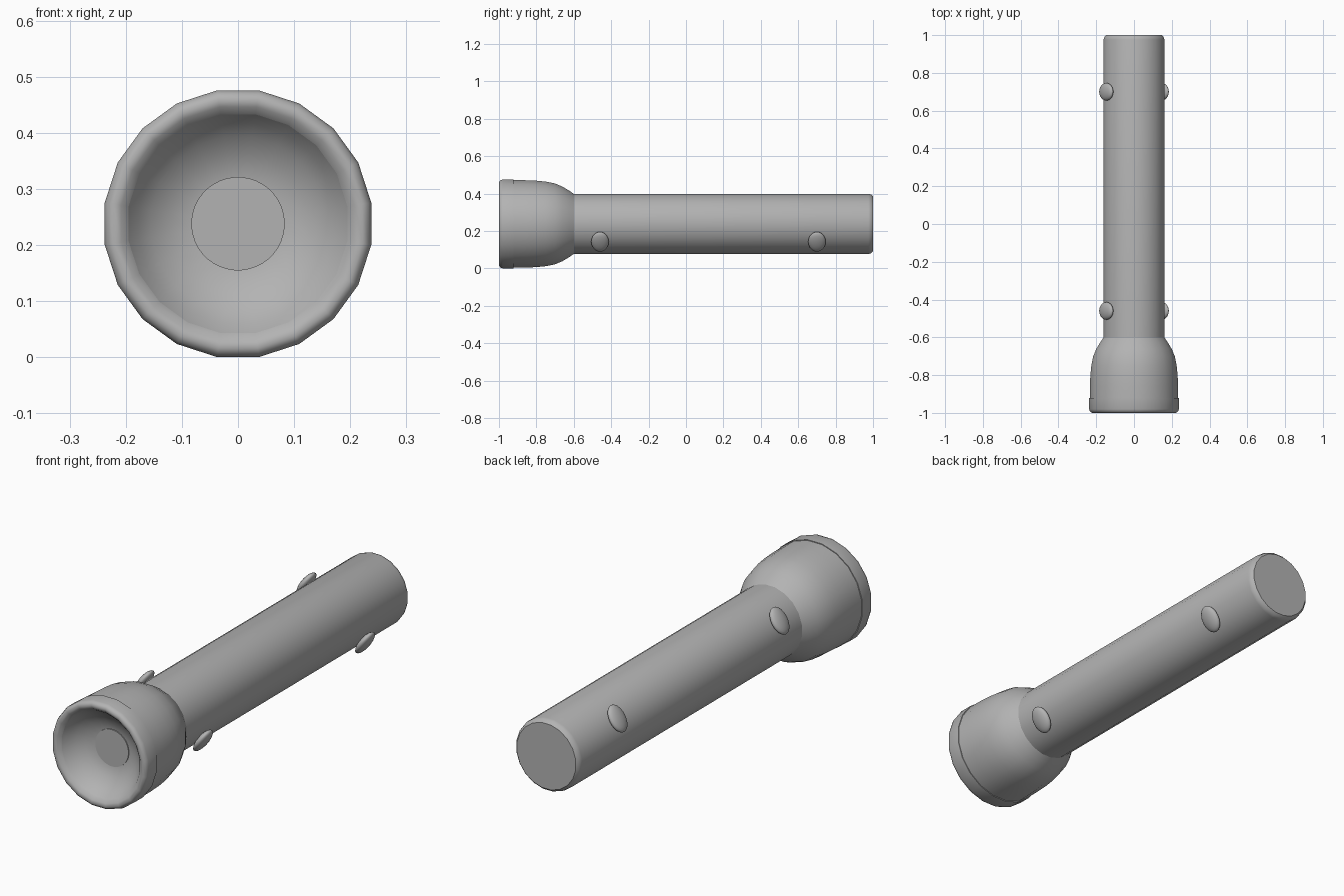
import bpy, bmesh, math
from mathutils import Matrix, Vector

if "Cube" in bpy.data.objects:
    bpy.data.objects.remove(bpy.data.objects["Cube"])

AXIS_Z = 0.238
SIDES = 20

grey = bpy.data.materials.new("metal grey")
grey.diffuse_color = (0.45, 0.45, 0.45, 1)
grey.use_nodes = True
grey.node_tree.nodes["Principled BSDF"].inputs["Base Color"].default_value = grey.diffuse_color


def finish(bm, name, angle=35):
    bmesh.ops.recalc_face_normals(bm, faces=bm.faces)
    mesh = bpy.data.meshes.new(name)
    bm.to_mesh(mesh)
    bm.free()
    mesh.materials.append(grey)
    ob = bpy.data.objects.new(name, mesh)
    bpy.context.collection.objects.link(ob)
    bpy.ops.object.select_all(action='DESELECT')
    ob.select_set(True)
    bpy.context.view_layer.objects.active = ob
    bpy.ops.object.shade_smooth_by_angle(angle=math.radians(angle))
    return ob


def lathe(name, profile, sides=SIDES, cap_start=False, cap_end=False, angle=35):
    """Sweep (radius, y) points round the long axis, flats facing up and sideways."""
    bm = bmesh.new()
    grow = 1 / math.cos(math.pi / sides)
    rings = []
    for r, y in profile:
        ring = []
        for i in range(sides):
            a = 2 * math.pi * (i + 0.5) / sides
            ring.append(bm.verts.new((r * grow * math.cos(a), y,
                                      AXIS_Z + r * grow * math.sin(a))))
        rings.append(ring)
    for a, b in zip(rings, rings[1:]):
        for i in range(sides):
            j = (i + 1) % sides
            bm.faces.new((a[i], a[j], b[j], b[i]))
    if cap_start:
        bm.faces.new(rings[0])
    if cap_end:
        bm.faces.new(rings[-1])
    return finish(bm, name, angle)


# Handle tube with a chamfered tail
lathe("handle_tube", [(0.161, -0.62), (0.161, 0.975), (0.157, 0.99), (0.147, 1.0)],
      cap_end=True)

# Flared head
lathe("head", [(0.161, -0.60), (0.178, -0.625), (0.199, -0.66), (0.216, -0.70),
               (0.226, -0.75), (0.231, -0.80), (0.2335, -0.86), (0.234, -0.925)])

# Rounded rim collar
lathe("rim_collar", [(0.232, -0.922), (0.2375, -0.922), (0.2375, -0.98), (0.233, -0.993),
                     (0.222, -1.0), (0.208, -0.996), (0.195, -0.982)], angle=50)

# Concave reflector
lathe("reflector", [(0.195, -0.982), (0.178, -0.957), (0.155, -0.935), (0.125, -0.915),
                    (0.084, -0.899)], cap_end=True)

# Bulb disc at the bottom of the reflector
lathe("bulb_disc", [(0.083, -0.895), (0.083, -0.903)], sides=40, cap_end=True)

# Oval studs on opposite sides of the handle
for side, turn in (("right", 0), ("left", math.pi)):
    for place, y in (("front", -0.46), ("rear", 0.70)):
        bm = bmesh.new()
        bmesh.ops.create_uvsphere(bm, u_segments=20, v_segments=12, radius=1)
        bmesh.ops.scale(bm, vec=Vector((0.062, 0.047, 0.020)), verts=bm.verts)
        spin = Matrix.Rotation(math.radians(90 + 33) + turn, 4, 'Y')
        place_it = (Matrix.Translation((0, y, AXIS_Z)) @ spin
                    @ Matrix.Translation((0, 0, 0.175)))
        bmesh.ops.transform(bm, matrix=place_it, verts=bm.verts)
        finish(bm, f"{side}_{place}_stud", 60)
